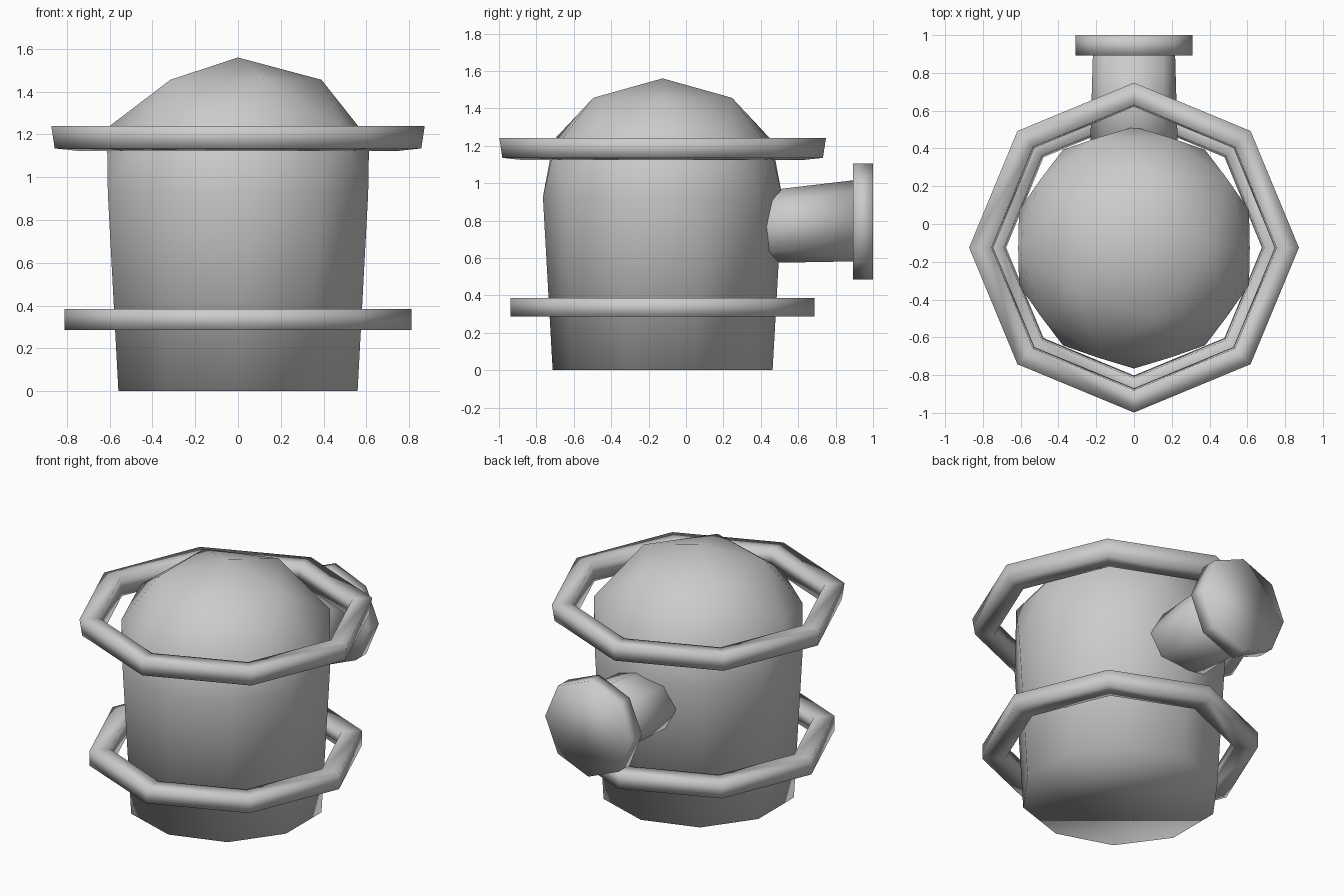
import bpy, bmesh
from math import sin, cos, tau, hypot

if "Cube" in bpy.data.objects:
    bpy.data.objects.remove(bpy.data.objects["Cube"])

CY = -0.125  # y of the vertical body axis


def finish(name, bm):
    bmesh.ops.recalc_face_normals(bm, faces=bm.faces)
    for f in bm.faces:
        f.smooth = True
    me = bpy.data.meshes.new(name)
    bm.to_mesh(me)
    bm.free()
    ob = bpy.data.objects.new(name, me)
    bpy.context.collection.objects.link(ob)
    return ob


def loft(name, rings, closed=False):
    """Skin a list of point rings; close into a loop or cap the ends."""
    bm = bmesh.new()
    rows = [[bm.verts.new(p) for p in ring] for ring in rings]
    pairs = list(zip(rows, rows[1:])) + ([(rows[-1], rows[0])] if closed else [])
    for a, b in pairs:
        n = len(a)
        for i in range(n):
            j = (i + 1) % n
            bm.faces.new((a[i], a[j], b[j], b[i]))
    if not closed:
        bm.faces.new(rows[0])
        bm.faces.new(rows[-1])
    return finish(name, bm)


def hoop(name, section):
    """Eight-sided hoop around the body from (radius, z) section points."""
    return loft(name, [[(r * cos(tau * i / 8), CY + r * sin(tau * i / 8), z)
                        for i in range(8)] for r, z in section], closed=True)


def spout(name, profile):
    """Eight-sided solid along y from (y, x radius, z radius, z centre)."""
    return loft(name, [[(rx * cos(tau * i / 8), y, cz + rz * sin(tau * i / 8))
                        for i in range(8)] for y, rx, rz, cz in profile])


# body: faceted dome whose ten-sided rim is extruded down to the base
bm = bmesh.new()
bmesh.ops.create_icosphere(bm, subdivisions=2, radius=1)
bmesh.ops.delete(bm, geom=[v for v in bm.verts if v.co.z < -0.05], context='VERTS')
for v in bm.verts:
    x, y, z = v.co
    r = 0.64 if z < 0.1 else 0.613 if z < 0.7 else 0.39 if z < 0.95 else 0
    k = r / max(hypot(x, y), 1e-6)
    v.co = (x * k, y * k + CY, 0.925 if z < 0.1 else 0.864 + 0.696 * z)
rim = [e for e in bm.edges if e.is_boundary]
ext = bmesh.ops.extrude_edge_only(bm, edges=rim)['geom']
for v in (g for g in ext if isinstance(g, bmesh.types.BMVert)):
    k = 0.588 / 0.64
    v.co = (v.co.x * k, (v.co.y - CY) * k + CY, 0)
base = [e for e in bm.edges if e.is_boundary]
bmesh.ops.contextual_create(bm, geom=base)
finish("body", bm)

# hoops
hoop("upper_hoop", [(0.755, 1.24), (0.873, 1.24), (0.857, 1.135), (0.745, 1.123)])
hoop("lower_hoop", [(0.69, 0.385), (0.812, 0.385), (0.812, 0.287), (0.677, 0.287)])

# side pipe and its end flange
spout("side_pipe", [(0.3, 0.235, 0.187, 0.758), (0.92, 0.217, 0.218, 0.80)])
spout("pipe_flange", [(0.892, 0.31, 0.31, 0.795), (1.0, 0.31, 0.31, 0.795)])
